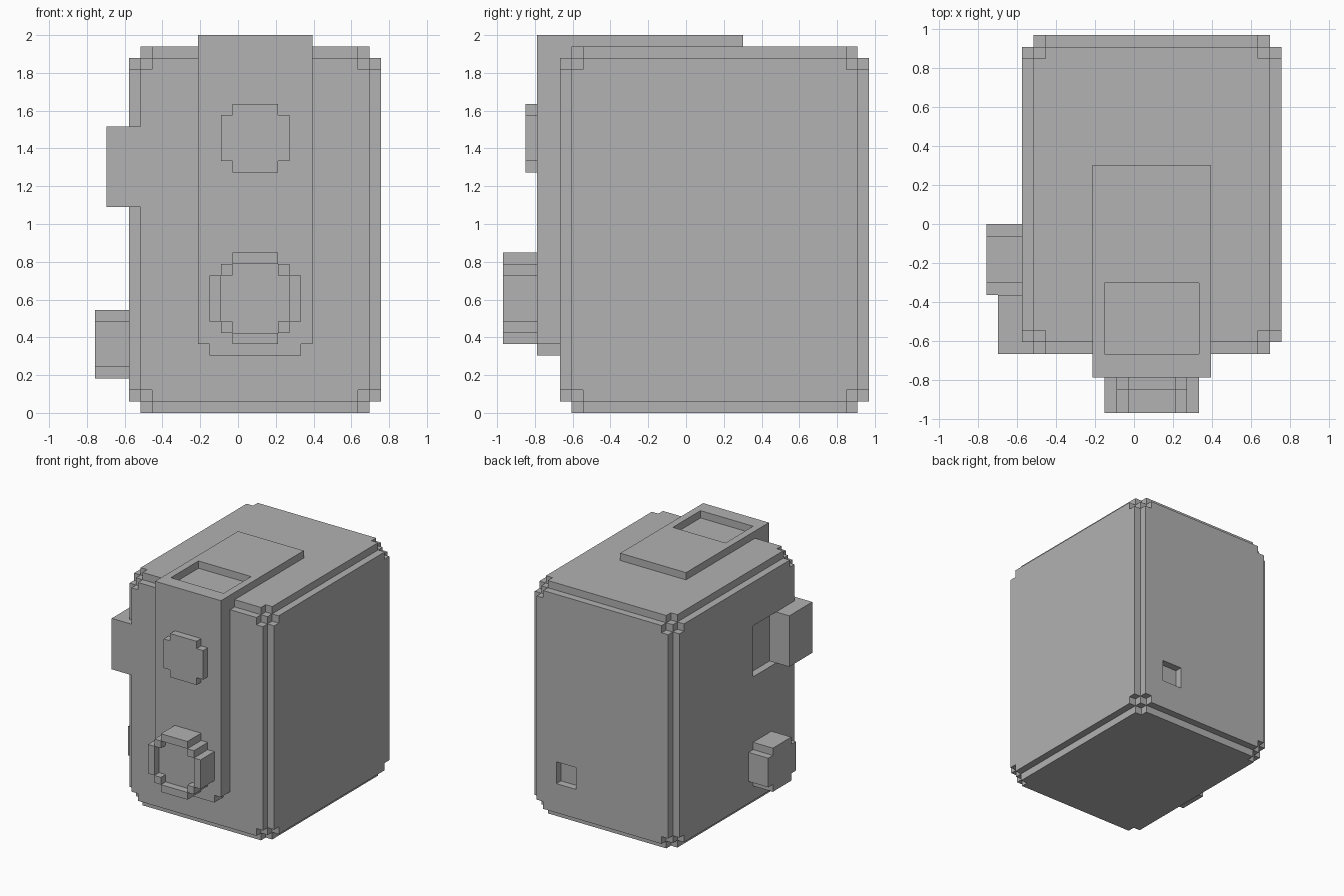
import bpy
import bmesh

# The model sits on a grid of small square units
UNIT = 2 / 33
ORIGIN = (12.5, 16, 0)
X, Y, Z = 0, 1, 2

cube = bpy.data.objects.get("Cube")
if cube:
    bpy.data.objects.remove(cube, do_unlink=True)

grey = bpy.data.materials.new("plain grey")
grey.use_nodes = True
grey.diffuse_color = (0.445, 0.445, 0.445, 1)
grey.node_tree.nodes["Principled BSDF"].inputs["Base Color"].default_value = grey.diffuse_color


def stepped_outline(a, b, steps):
    """Rectangle outline whose corners are cut back in unit stairs."""
    stair = []
    for i in range(steps + 1):
        stair.append((i, steps - i))
        if i < steps:
            stair.append((i + 1, steps - i))
    points = []
    for flip_a, flip_b in ((0, 0), (1, 0), (1, 1), (0, 1)):
        corner = [(a[1] - p if flip_a else a[0] + p,
                   b[1] - q if flip_b else b[0] + q) for p, q in stair]
        points += corner if flip_a == flip_b else corner[::-1]
    return points


def block(name, x, y, z, axis=Z, steps=0):
    """Block over grid ranges, with stepped corners around the given axis."""
    ranges = (x, y, z)
    u, v = [i for i in range(3) if i != axis]
    bm = bmesh.new()
    verts = []
    for p, q in stepped_outline(ranges[u], ranges[v], steps):
        co = [0, 0, 0]
        co[u], co[v], co[axis] = p, q, ranges[axis][0]
        verts.append(bm.verts.new([(c - o) * UNIT for c, o in zip(co, ORIGIN)]))
    base = bm.faces.new(verts)
    top = bmesh.ops.extrude_face_region(bm, geom=[base], use_keep_orig=True)["geom"]
    shift = [0, 0, 0]
    shift[axis] = (ranges[axis][1] - ranges[axis][0]) * UNIT
    bmesh.ops.translate(bm, vec=shift, verts=[g for g in top if isinstance(g, bmesh.types.BMVert)])
    bmesh.ops.recalc_face_normals(bm, faces=bm.faces[:])
    mesh = bpy.data.meshes.new(name)
    bm.to_mesh(mesh)
    bm.free()
    mesh.materials.append(grey)
    obj = bpy.data.objects.new(name, mesh)
    bpy.context.scene.collection.objects.link(obj)
    return obj


def cut(target, *args, **kwargs):
    """Cut a hidden block out of the target."""
    cutter = block(target.name + "_cutter", *args, **kwargs)
    cutter.hide_render = True
    cutter.hide_set(True)
    mod = target.modifiers.new("pocket", 'BOOLEAN')
    mod.operation = 'DIFFERENCE'
    mod.solver = 'EXACT'
    mod.object = cutter


# Main body: a core with one raised panel on each side
core = ((4, 24), (6, 31), (1, 31))
block("body_core", *core)
panels = {}
for axis, names in enumerate((("right", "left"), ("front", "back"), ("bottom", "top"))):
    low, high = core[axis]
    for side, span in zip(names, ((low - 1, low), (high, high + 1))):
        ranges = list(core)
        ranges[axis] = span
        panels[side] = block(side + "_panel", *ranges, axis=axis, steps=1)

# Pockets in the right and back panels
cut(panels["right"], (2, 5), (10, 15), (18, 25))
cut(panels["back"], (18, 21), (30, 33), (5, 8))

# Front cover that folds over onto the top
block("front_cover", (9, 19), (3, 6), (6, 32))
block("front_cover_lip", (10, 18), (3, 6), (5, 6))
top_cover = block("top_cover", (9, 19), (3, 21), (32, 33))
cut(top_cover, (10, 18), (5, 11), (31, 34))

# Button and hollow dial on the front cover
block("front_button", (11, 17), (2, 3), (21, 27), axis=Y, steps=1)
dial = block("front_dial", (10, 18), (0, 3), (6, 14), axis=Y, steps=2)
cut(dial, (11, 17), (-1, 1), (7, 13), axis=Y, steps=1)

# Grip and knob on the right side
block("side_grip", (1, 4), (5, 10), (18, 25))
block("side_knob", (0, 3), (10, 16), (3, 9), axis=X, steps=1)
